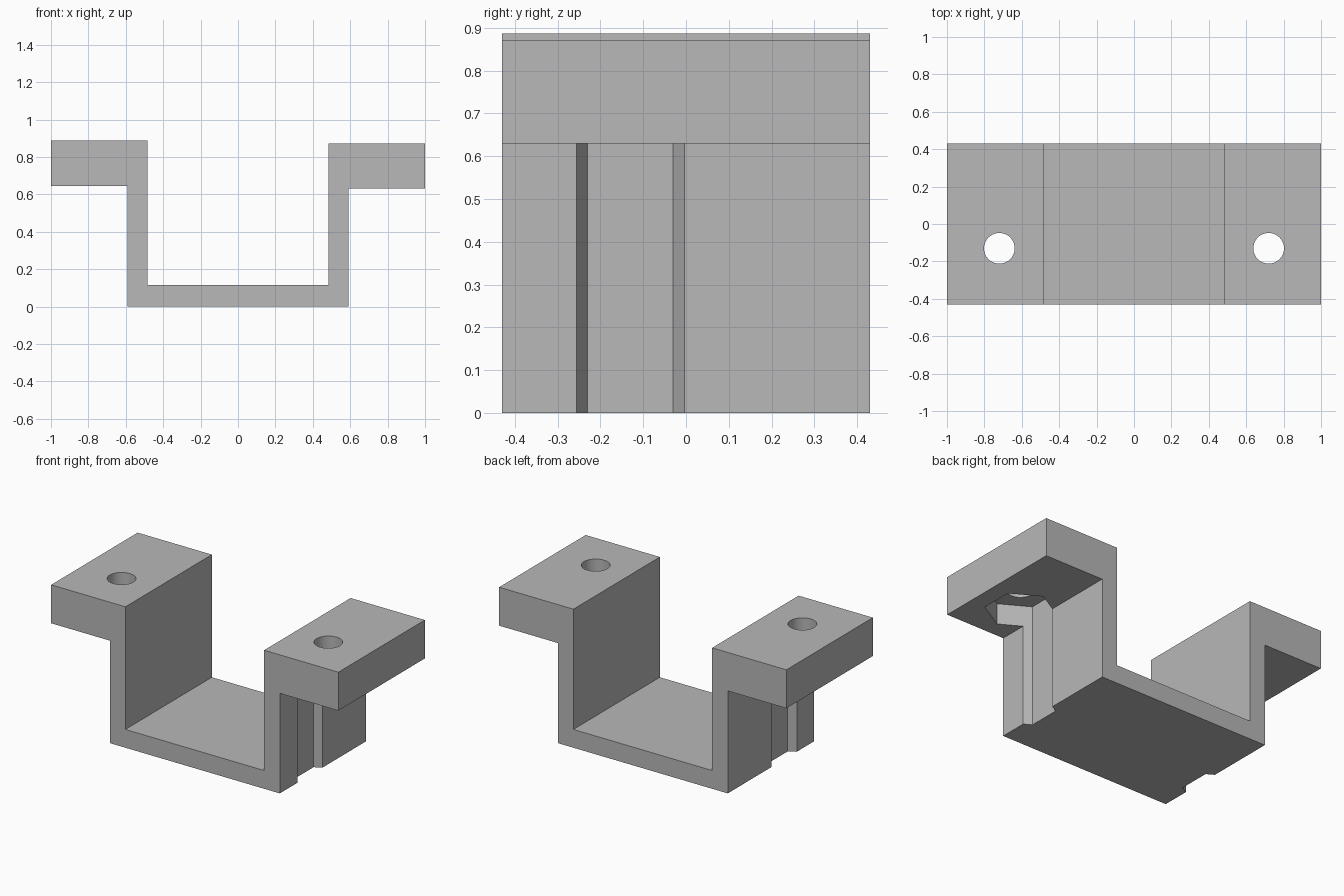
import bpy, bmesh, math
from mathutils import Matrix

cube = bpy.data.objects.get("Cube")
if cube:
    bpy.data.objects.remove(cube, do_unlink=True)

grey = bpy.data.materials.new("plain_grey")
grey.use_nodes = True
colour = (0.48, 0.48, 0.48, 1)
grey.diffuse_color = colour
grey.node_tree.nodes["Principled BSDF"].inputs["Base Color"].default_value = colour

HALF_DEPTH = 0.43
HOLE_X, HOLE_Y = 0.72, -0.13
WALL_OUT, WALL_IN, FLOOR = 0.592, 0.483, 0.115
FLANGE = 0.242          # flange thickness
POCKET = 0.13           # nut pocket depth into the flange
LEFT_BASE, RIGHT_BASE = 0.63, 0.645


def make_object(name, bm):
    bmesh.ops.recalc_face_normals(bm, faces=bm.faces)
    mesh = bpy.data.meshes.new(name)
    bm.to_mesh(mesh)
    bm.free()
    mesh.materials.append(grey)
    obj = bpy.data.objects.new(name, mesh)
    bpy.context.collection.objects.link(obj)
    return obj


def prism(name, sides, radius, x, y, z0, z1, turn=0):
    bm = bmesh.new()
    place = Matrix.Translation((x, y, (z0 + z1) / 2)) @ Matrix.Rotation(turn, 4, "Z")
    bmesh.ops.create_cone(bm, cap_ends=True, segments=sides, radius1=radius,
                          radius2=radius, depth=z1 - z0, matrix=place)
    return make_object(name, bm)


def half_profile(side, base):
    # Outer foot up to the flange, around it, and down the inner wall
    points = [(WALL_OUT, 0), (WALL_OUT, base), (1, base), (1, base + FLANGE),
              (WALL_IN, base + FLANGE), (WALL_IN, FLOOR)]
    return [(side * x, z) for x, z in points]


# Bracket body: hat-shaped section extruded from front to back
bm = bmesh.new()
outline = half_profile(1, LEFT_BASE) + half_profile(-1, RIGHT_BASE)[::-1]
face = bm.faces.new([bm.verts.new((x, -HALF_DEPTH, z)) for x, z in outline])
swept = bmesh.ops.extrude_face_region(bm, geom=[face])
bmesh.ops.translate(bm, vec=(0, 2 * HALF_DEPTH, 0),
                    verts=[v for v in swept["geom"] if isinstance(v, bmesh.types.BMVert)])
bracket = make_object("clamp_bracket", bm)

# Screw holes and hexagonal nut pockets, which also groove the outer walls
for side, label, base in ((1, "left", LEFT_BASE), (-1, "right", RIGHT_BASE)):
    cutters = [
        prism(label + "_nut_cutter", 6, 0.2, side * HOLE_X, HOLE_Y, -0.1, base + POCKET),
        prism(label + "_hole_cutter", 48, 0.082, side * HOLE_X, HOLE_Y, base, 1),
    ]
    # Hexagon points face front and back
    hexagon = cutters[0].data
    if max(v.co.y for v in hexagon.vertices) < HOLE_Y + 0.19:
        centre = Matrix.Translation((side * HOLE_X, HOLE_Y, 0))
        hexagon.transform(centre @ Matrix.Rotation(math.pi / 6, 4, "Z") @ centre.inverted())
    for cutter in cutters:
        cut = bracket.modifiers.new(cutter.name, "BOOLEAN")
        cut.operation = "DIFFERENCE"
        cut.solver = "EXACT"
        cut.object = cutter
        cutter.hide_render = True

# Apply the cuts and remove the cutters
bpy.context.view_layer.objects.active = bracket
bracket.select_set(True)
for cut in list(bracket.modifiers):
    cutter = cut.object
    bpy.ops.object.modifier_apply(modifier=cut.name)
    bpy.data.objects.remove(cutter, do_unlink=True)

bpy.ops.object.shade_smooth_by_angle(angle=math.radians(30))
